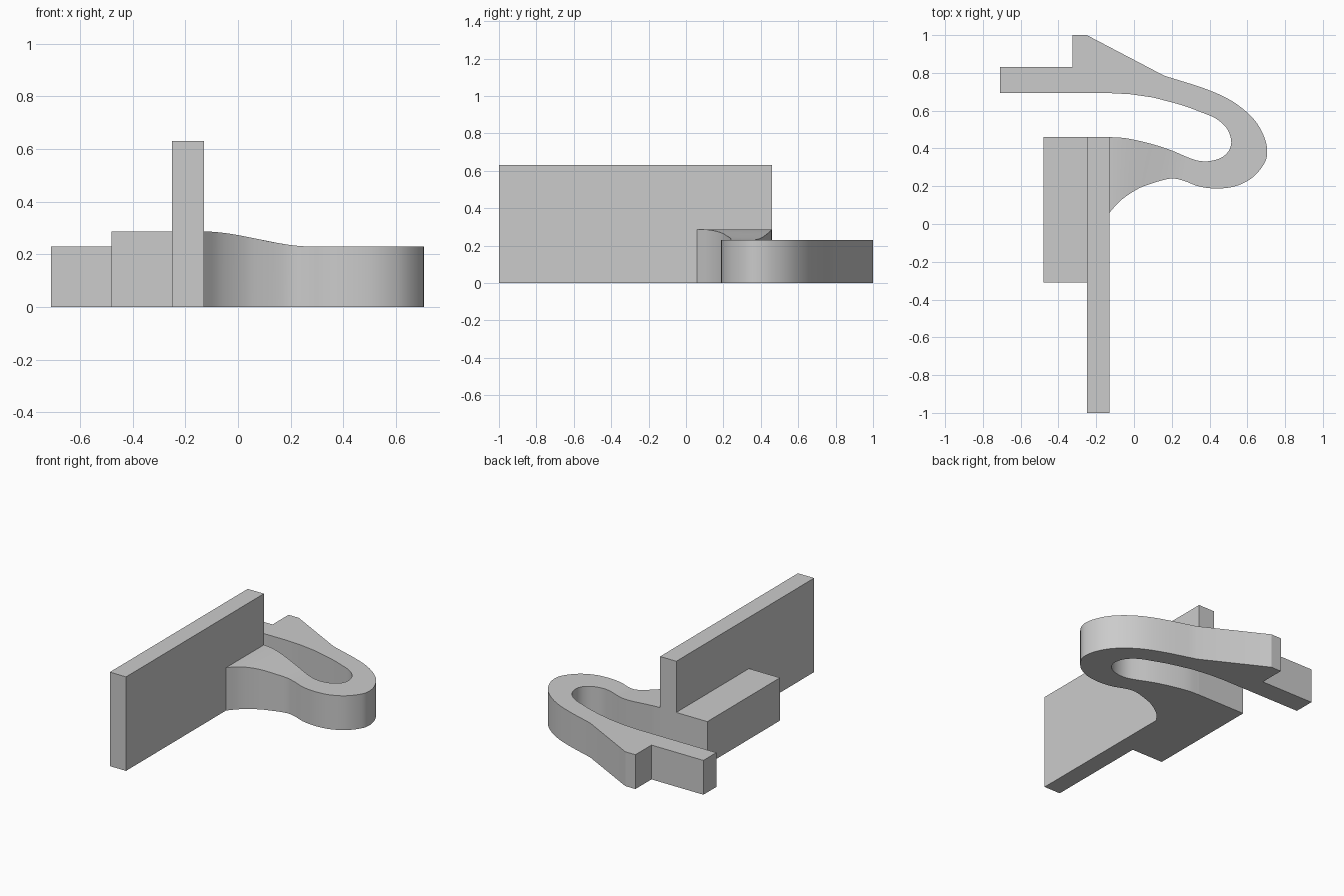
import bpy
import bmesh
from mathutils import Vector

if "Cube" in bpy.data.objects:
    bpy.data.objects.remove(bpy.data.objects["Cube"], do_unlink=True)

grey = bpy.data.materials.new("plain grey")
grey.use_nodes = True
colour = (0.6, 0.6, 0.6, 1)
grey.diffuse_color = colour
grey.node_tree.nodes["Principled BSDF"].inputs["Base Color"].default_value = colour

ARM_HEIGHT = 0.23
BLOCK_HEIGHT = 0.287


def finish(bm, name):
    """Turn a bmesh into a named grey object with sharp corners kept."""
    bmesh.ops.recalc_face_normals(bm, faces=bm.faces)
    mesh = bpy.data.meshes.new(name)
    bm.to_mesh(mesh)
    bm.free()
    mesh.materials.append(grey)
    obj = bpy.data.objects.new(name, mesh)
    bpy.context.collection.objects.link(obj)
    bpy.ops.object.select_all(action="DESELECT")
    obj.select_set(True)
    bpy.context.view_layer.objects.active = obj
    bpy.ops.object.shade_smooth_by_angle(angle=0.45)
    return obj


def box(name, low, high):
    bm = bmesh.new()
    bmesh.ops.create_cube(bm, size=1)
    low, high = Vector(low), Vector(high)
    for v in bm.verts:
        v.co = (low + high) / 2 + v.co * (high - low)
    return finish(bm, name)


def spline(points, steps=4):
    """Smooth curve passing through all the points."""
    pts = [Vector(p) for p in points]
    pts = [2 * pts[0] - pts[1]] + pts + [2 * pts[-1] - pts[-2]]
    curve = []
    for a, b, c, d in zip(pts, pts[1:], pts[2:], pts[3:]):
        for i in range(steps):
            t = i / steps
            curve.append(b + (c - a) * t / 2
                         + (2 * a - 5 * b + 4 * c - d) * t**2 / 2
                         + (3 * b - a - 3 * c + d) * t**3 / 2)
    return curve + [pts[-2]]


def ramp_height(x):
    """Top of the lower arm, easing down from the block."""
    t = min(max((x + 0.13) / 0.41, 0), 1)
    return BLOCK_HEIGHT + (ARM_HEIGHT - BLOCK_HEIGHT) * t * t * (3 - 2 * t)


# Upright plate and the block behind it
box("upright_plate", (-0.25, -1, 0), (-0.13, 0.46, 0.63))
box("side_block", (-0.48, -0.31, 0), (-0.25, 0.46, BLOCK_HEIGHT))

# Hooked spring arm: matching inner and outer edges, from plate to tip
inner = [(-.13, .46), (-.05, .455), (.05, .435), (.14, .41), (.21, .385),
         (.28, .355), (.34, .335), (.4, .333), (.46, .35), (.5, .385),
         (.515, .43), (.505, .48), (.48, .52), (.43, .56), (.36, .59),
         (.25, .63), (.1, .67)]
outer = [(-.13, .06), (-.07, .125), (.01, .18), (.08, .21), (.19, .24),
         (.26, .23), (.34, .2), (.43, .188), (.53, .198), (.62, .24),
         (.68, .305), (.705, .37), (.69, .46), (.63, .56), (.52, .65),
         (.38, .715), (.16, .785)]

bm = bmesh.new()


def column(p, height):
    """A bottom and a top vertex over one plan point."""
    return bm.verts.new((p.x, p.y, 0)), bm.verts.new((p.x, p.y, height))


def wall(a, b):
    bm.faces.new((a[0], b[0], b[1], a[1]))


stations = []
inner_curve, outer_curve = spline(inner), spline(outer)
for i, (p, q) in enumerate(zip(inner_curve, outer_curve)):
    lower = i < len(inner_curve) // 2
    stations.append([column(e, ramp_height(e.x) if lower else ARM_HEIGHT)
                     for e in (p, q)])

for (a, b), (c, d) in zip(stations, stations[1:]):
    for level in (0, 1):
        bm.faces.new((a[level], b[level], d[level], c[level]))
    wall(a, c)
    wall(b, d)
wall(*stations[0])

# Wedge catch and straight tab at the tip of the arm
tip = [(-.25, 1), (-.325, 1), (-.325, .83), (-.71, .83),
       (-.71, .693), (-.13, .693), (-.02, .687)]
loop = [stations[-1][1]] + [column(Vector(p), ARM_HEIGHT) for p in tip]
loop.append(stations[-1][0])
for a, b in zip(loop, loop[1:]):
    wall(a, b)
for level in (0, 1):
    bm.faces.new([c[level] for c in loop])
finish(bm, "spring_arm")
